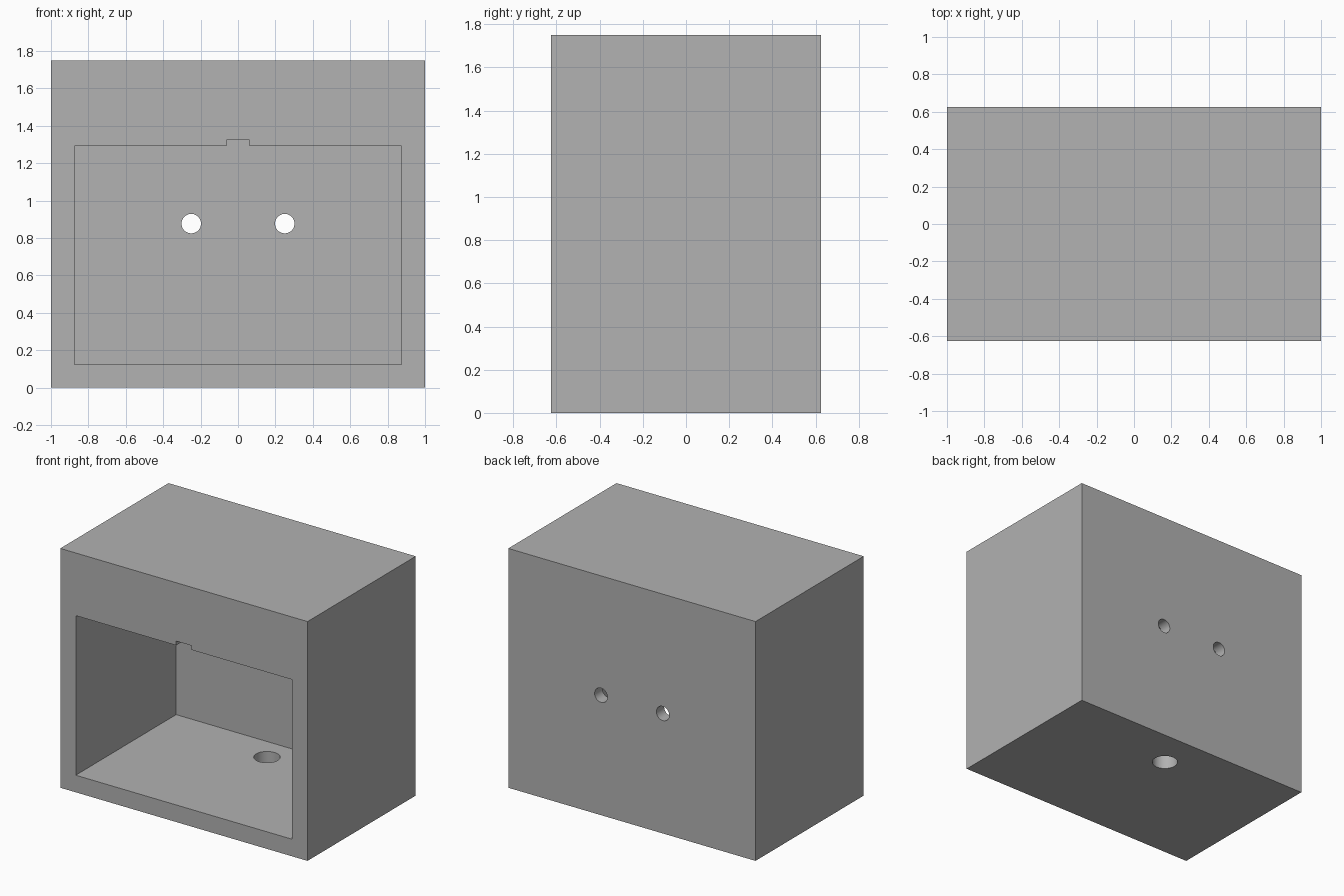
import bpy
from math import pi

default_cube = bpy.data.objects.get("Cube")
if default_cube:
    bpy.data.objects.remove(default_cube, do_unlink=True)

WIDTH, DEPTH, HEIGHT = 2.0, 1.25, 1.75
FRONT, BACK = -DEPTH / 2, DEPTH / 2
WALL = 0.125
BACK_WALL = 0.09
OPENING_TOP = 1.292
OVERLAP = 0.1

grey = bpy.data.materials.new("plain_grey")
grey.use_nodes = True
colour = (0.445, 0.445, 0.445, 1)
grey.diffuse_color = colour
grey.node_tree.nodes["Principled BSDF"].inputs["Base Color"].default_value = colour


def box(name, low, high):
    """Axis-aligned box between two corners."""
    centre = [(a + b) / 2 for a, b in zip(low, high)]
    bpy.ops.mesh.primitive_cube_add(size=1, location=centre)
    obj = bpy.context.object
    obj.name = name
    obj.scale = [b - a for a, b in zip(low, high)]
    bpy.ops.object.transform_apply(location=True, rotation=False, scale=True)
    return obj


def drill(name, radius, length, location, rotation=(0, 0, 0)):
    """Round cutter for a hole."""
    bpy.ops.mesh.primitive_cylinder_add(
        vertices=48, radius=radius, depth=length, location=location, rotation=rotation)
    bpy.context.object.name = name
    return bpy.context.object


# Solid outer block
case = box("box_case", (-WIDTH / 2, FRONT, 0), (WIDTH / 2, BACK, HEIGHT))
case.data.materials.append(grey)

# Front compartment, with a narrow channel along its ceiling
inner_x = WIDTH / 2 - WALL
inner_back = BACK - BACK_WALL
cutters = [
    box("compartment_cutter", (-inner_x, FRONT - OVERLAP, WALL),
        (inner_x, inner_back, OPENING_TOP)),
    box("channel_cutter", (-0.0625, FRONT - OVERLAP, OPENING_TOP - OVERLAP),
        (0.0625, inner_back, 1.323)),
    # Drain hole through the floor
    drill("floor_hole_cutter", 0.088, 2 * WALL, (0, 0.335, WALL / 2)),
]

# Pair of holes through the back wall
for side, x in (("right", -0.25), ("left", 0.25)):
    cutters.append(drill(f"{side}_back_hole_cutter", 0.052, 3 * BACK_WALL,
                         (x, BACK - BACK_WALL / 2, 0.877), (pi / 2, 0, 0)))

# Cut everything, then drop the cutters
bpy.ops.object.select_all(action="DESELECT")
case.select_set(True)
bpy.context.view_layer.objects.active = case
for cutter in cutters:
    cutter.hide_render = True
    cut = case.modifiers.new(cutter.name, "BOOLEAN")
    cut.operation = "DIFFERENCE"
    cut.solver = "EXACT"
    cut.object = cutter
    bpy.ops.object.modifier_apply(modifier=cut.name)
    bpy.data.objects.remove(cutter, do_unlink=True)

# Smooth hole walls, sharp box edges
bpy.ops.object.shade_smooth_by_angle(angle=pi / 6)
